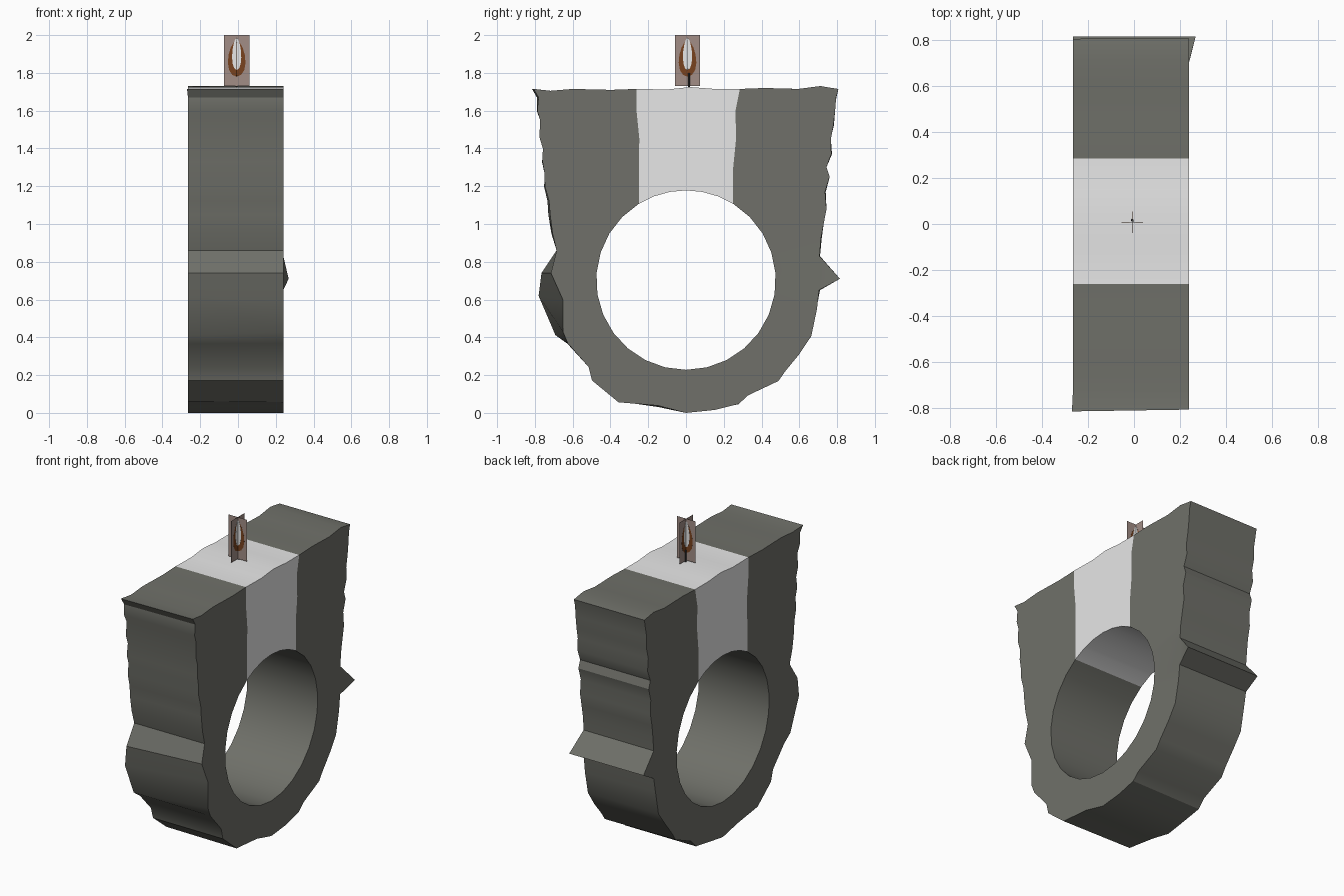
import bpy, bmesh, math, random

if "Cube" in bpy.data.objects:
    bpy.data.objects.remove(bpy.data.objects["Cube"])

random.seed(4)
X0, X1 = -0.265, 0.24          # thickness of the arch
HOLE_Z, HOLE_R = 0.703, 0.475  # round opening
KEY = math.asin(0.25 / HOLE_R)  # half angle of the keystone


def material(name, rgb):
    m = bpy.data.materials.new(name)
    m.diffuse_color = (*rgb, 1)
    m.use_nodes = True
    m.node_tree.nodes["Principled BSDF"].inputs["Base Color"].default_value = m.diffuse_color
    return m


DARK = material("dark stone", (0.160, 0.163, 0.142))
LIGHT = material("light stone", (0.81, 0.81, 0.81))
SHEET = material("flame haze", (0.36, 0.27, 0.24))
BROWN = material("flame brown", (0.19, 0.055, 0.013))
CORE = material("flame core", (0.80, 0.80, 0.80))
WICK = material("wick", (0.03, 0.03, 0.03))


def finish(name, bm, mat, smooth=None):
    bmesh.ops.recalc_face_normals(bm, faces=bm.faces[:])
    me = bpy.data.meshes.new(name)
    bm.to_mesh(me)
    bm.free()
    me.materials.append(mat)
    ob = bpy.data.objects.new(name, me)
    bpy.context.collection.objects.link(ob)
    if smooth:
        bpy.ops.object.select_all(action='DESELECT')
        ob.select_set(True)
        bpy.context.view_layer.objects.active = ob
        bpy.ops.object.shade_smooth_by_angle(angle=math.radians(smooth))
    return ob


def loft(name, back, front, mat, smooth=None):
    """Closed prism between two matching outlines of 3D points."""
    bm = bmesh.new()
    a = [bm.verts.new(p) for p in back]
    b = [bm.verts.new(p) for p in front]
    caps = [bm.faces.new(a), bm.faces.new(b)]
    n = len(a)
    for i in range(n):
        j = (i + 1) % n
        bm.faces.new((a[i], a[j], b[j], b[i]))
    bm.normal_update()
    bmesh.ops.triangulate(bm, faces=caps)
    return finish(name, bm, mat, smooth)


def hole_arc(a0, a1, n):
    return [(HOLE_R * math.sin(a0 + (a1 - a0) * i / n),
             HOLE_Z + HOLE_R * math.cos(a0 + (a1 - a0) * i / n)) for i in range(n + 1)]


# rough arch: outer outline (y, z) from the keystone, round the bottom and back up
left = [(-0.4, 1.71), (-0.6, 1.715), (-0.72, 1.705), (-0.81, 1.715), (-0.79, 1.67),
        (-0.795, 1.6), (-0.775, 1.55), (-0.78, 1.46), (-0.76, 1.40), (-0.765, 1.33),
        (-0.75, 1.27), (-0.755, 1.2), (-0.735, 1.12), (-0.73, 1.05), (-0.715, 0.95),
        (-0.695, 0.86)]
bulge = [(-0.775, 0.74), (-0.79, 0.62), (-0.70, 0.41)]       # swollen on the back edge
no_bulge = [(-0.715, 0.74), (-0.655, 0.60), (-0.66, 0.42)]   # tight on the front edge
base = [(-0.63, 0.36), (-0.52, 0.235), (-0.50, 0.17), (-0.36, 0.055), (-0.15, 0.03),
        (0, 0.0), (0.15, 0.015), (0.28, 0.04), (0.33, 0.09), (0.49, 0.16), (0.53, 0.22),
        (0.60, 0.31), (0.665, 0.40), (0.695, 0.55), (0.71, 0.65)]
spike = (0.815, 0.71)
right = [(0.71, 0.83), (0.725, 0.92), (0.73, 1.0), (0.75, 1.08), (0.745, 1.17),
         (0.765, 1.25), (0.755, 1.3), (0.775, 1.37), (0.77, 1.45), (0.785, 1.52),
         (0.79, 1.6), (0.80, 1.67), (0.81, 1.715), (0.72, 1.73), (0.6, 1.715), (0.42, 1.72)]
seam_r = [(0.285, 1.715), (0.262, 1.6), (0.265, 1.45), (0.25, 1.3)]
seam_l = [(-0.25, 1.3), (-0.247, 1.45), (-0.262, 1.6), (-0.262, 1.715)]
opening = hole_arc(KEY, 2 * math.pi - KEY, 22)


def rough(points, x, r=0.009):
    """Nudge the outline inward at random so the two edges differ."""
    out = []
    for y, z in points:
        k = 1 - random.uniform(0, r) * 1.7
        out.append((x, y * k, z + (random.uniform(0, r) if 0 < z < 0.6 else 0)))
    return out


def arch_outline(x, side, spike_x):
    return (rough(left + side + base, x) + [(spike_x, *spike)] + rough(right, x)
            + [(x, y, z) for y, z in seam_r + opening + seam_l])


back = arch_outline(X0, bulge, X0)
front = arch_outline(X1, no_bulge, 0.268)   # spike tip leans out of the front edge
back[3] = (-0.27, -0.815, 1.715)            # chipped top corner
loft("stone_arch", back, front, DARK, 32)

# pale keystone above the opening
key = seam_r + hole_arc(KEY, -KEY, 6) + seam_l + [(-0.1, 1.712), (0.02, 1.725), (0.15, 1.715)]
loft("keystone", [(X0, y, z) for y, z in key], [(X1, y, z) for y, z in key], LIGHT, 32)

# wick standing on the keystone
bm = bmesh.new()
bmesh.ops.create_cone(bm, cap_ends=True, segments=6, radius1=0.007, radius2=0.005, depth=0.1)
bmesh.ops.translate(bm, verts=bm.verts[:], vec=(-0.007, 0.016, 1.75))
finish("wick", bm, WICK)

# flame: two crossed sheets, each with a brown flame and a pale core
FX, FY = -0.007, 0.008


def plate(name, shape, thick, along_x, mat):
    if along_x:
        sides = [[(FX + u, FY + s * thick / 2, z) for u, z in shape] for s in (-1, 1)]
    else:
        sides = [[(FX + s * thick / 2, FY + u, z) for u, z in shape] for s in (-1, 1)]
    return loft(name, *sides, mat)


def teardrop(w, h, z):
    return [(w * math.sin(t) * (1 - 0.2 * math.cos(t)), z + h * math.cos(t))
            for t in (2 * math.pi * i / 14 for i in range(14))]


rect = [(-0.067, 1.73), (0.067, 1.73), (0.067, 2.0), (-0.067, 2.0)]
for along_x, tag in ((True, "across"), (False, "along")):
    plate("flame_sheet_" + tag, rect, 0.0006, along_x, SHEET)
    plate("flame_" + tag, teardrop(0.046, 0.095, 1.875), 0.0016, along_x, BROWN)
    plate("flame_core_" + tag, teardrop(0.024, 0.085, 1.90), 0.0026, along_x, CORE)
